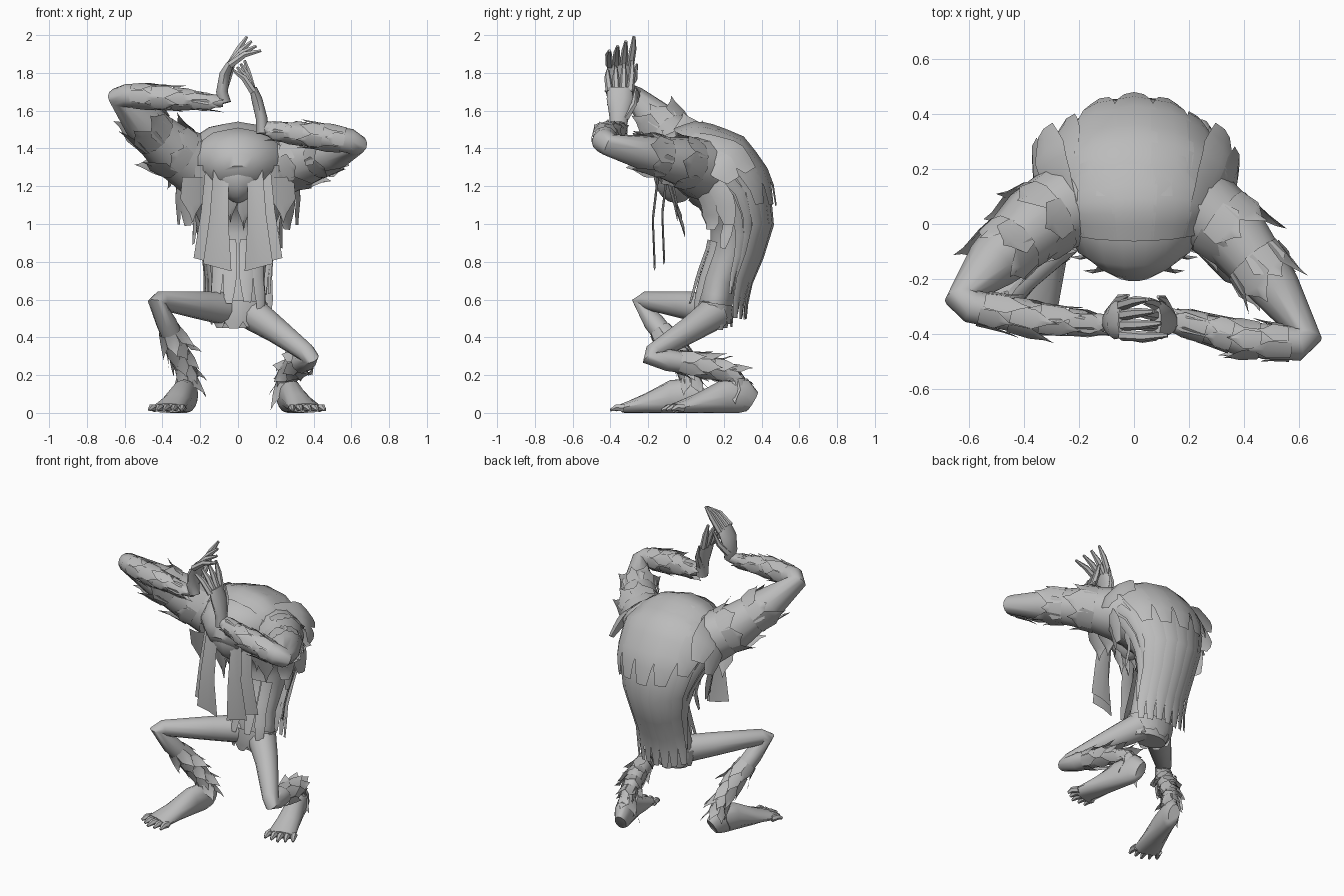
import bpy, bmesh, math, random
from mathutils import Vector

random.seed(4)
if "Cube" in bpy.data.objects:
    bpy.data.objects.remove(bpy.data.objects["Cube"])

X, Y, Z = Vector((1, 0, 0)), Vector((0, 1, 0)), Vector((0, 0, 1))
grey = bpy.data.materials.new("plain grey")
grey.use_nodes = True
grey.diffuse_color = (0.5, 0.5, 0.5, 1)
grey.node_tree.nodes["Principled BSDF"].inputs["Base Color"].default_value = grey.diffuse_color


def finish(bm, name, closed=True):
    """Turn a bmesh into a smooth shaded object with sharp creases."""
    if closed:
        bmesh.ops.recalc_face_normals(bm, faces=bm.faces)
    mesh = bpy.data.meshes.new(name)
    bm.to_mesh(mesh)
    bm.free()
    mesh.materials.append(grey)
    for poly in mesh.polygons:
        poly.use_smooth = True
    mesh.set_sharp_from_angle(angle=math.radians(50))
    bpy.context.collection.objects.link(bpy.data.objects.new(name, mesh))


def skin(bm, rings):
    """Bridge rings of points into a capped tube."""
    rows = [[bm.verts.new((p.x, p.y, max(p.z, 0))) for p in ring] for ring in rings]
    n = len(rows[0])
    for low, high in zip(rows, rows[1:]):
        for j in range(n):
            k = (j + 1) % n
            bm.faces.new((low[j], low[k], high[k], high[j]))
    bm.faces.new(rows[0][::-1])
    bm.faces.new(rows[-1])


def sheet(bm, rows):
    """Open sheet through rows of three points."""
    verts = [[bm.verts.new(p) for p in row] for row in rows]
    for p, q in zip(verts, verts[1:]):
        for j in range(2):
            bm.faces.new((p[j], p[j + 1], q[j + 1], q[j]))


def tube(bm, points, ref, sides=10):
    """Tube through (x, y, z, radius[, second radius]); returns its frames."""
    centres = [Vector(p[:3]) for p in points]
    u = Vector(ref)
    frames, rings = [], []
    for i, p in enumerate(points):
        ahead = centres[min(i + 1, len(points) - 1)] - centres[i]
        behind = centres[i] - centres[max(i - 1, 0)]
        t = (ahead.normalized() + behind.normalized()).normalized()
        u = (u - t * t.dot(u)).normalized()
        v = t.cross(u)
        frames.append((centres[i], u.copy(), v, p[3]))
        angles = [math.tau * j / sides for j in range(sides)]
        rings.append([centres[i] + u * math.cos(a) * p[3] + v * math.sin(a) * p[-1] for a in angles])
    skin(bm, rings)
    return frames


def card(bm, root, along, side, out, length, width, lift):
    """One bowed, leaf shaped clump of fur."""
    sheet(bm, [[root + along * length * (k - abs(m) * k * .2) + side * width * m * w
                + out * (lift * k * k - abs(m) * width * .25) for m in (-1, 0, 1)]
               for k, w in ((0, .85), (.6, 1), (1, .25))])


def ruff(name, frames, start, end, rows, count, length, width, lift):
    """Overlapping rings of fur clumps between two stations of a limb."""
    bm = bmesh.new()
    for r in range(rows):
        s = start + (end - start) * r / max(rows - 1, 1)
        i = min(int(s), len(frames) - 2)
        f = s - i
        (c0, u0, v0, r0), (c1, u1, v1, r1) = frames[i], frames[i + 1]
        centre, radius = c0.lerp(c1, f), r0 + (r1 - r0) * f + .006
        u, v = u0.lerp(u1, f).normalized(), v0.lerp(v1, f).normalized()
        along = (c1 - c0).normalized()
        for j in range(count):
            a = math.tau * (j + r % 2 / 2) / count
            out = u * math.cos(a) + v * math.sin(a)
            taper = along - out * (r0 - r1) / (c1 - c0).length
            card(bm, centre + out * radius, taper, along.cross(out).normalized(), out,
                 length * random.uniform(.7, 1.2), width, lift * random.uniform(.2, 1.2))
    finish(bm, name, False)


# Torso: stations along the hunched spine (y, z, half width, half depth)
spine = [(.15, .45, .11, .07), (.15, .55, .15, .09), (.18, .7, .14, .095), (.24, .85, .155, .115),
         (.275, 1, .2, .15), (.24, 1.16, .27, .19), (.15, 1.28, .31, .21), (.04, 1.33, .285, .2),
         (-.08, 1.3, .215, .17), (-.15, 1.24, .1, .09)]


def spine_at(s):
    i = max(0, min(int(s), len(spine) - 2))
    return [a + (b - a) * (s - i) for a, b in zip(spine[i], spine[i + 1])]


def on_torso(s, degrees, offset=0):
    """Point over the torso; 90 degrees is the middle of the back."""
    y, z, w, d = spine_at(s)
    a, b = spine_at(max(s - .6, 0)), spine_at(min(s + .6, len(spine) - 1))
    normal = Vector((0, b[1] - a[1], a[0] - b[0])).normalized()
    g = math.radians(degrees)
    return Vector((math.cos(g) * (w + offset), y, z)) + normal * math.sin(g) * (d + offset)


bm = bmesh.new()
skin(bm, [[on_torso(k / 2, j * 20) for j in range(18)] for k in range(len(spine) * 2 - 1)])
finish(bm, "torso")


def strips(name, angles, start, end, half, low, high, gather=1.0, steps=6):
    """Fur panels that follow the torso downwards, lift, and gather to the middle of the back."""
    bm = bmesh.new()
    for a in angles:
        stop = end + random.uniform(-.25, .25)
        rows = []
        for k in range(steps + 1):
            t = k / steps
            w = half * (1 if t < .7 else 1 - (t - .7) * 1.7)
            s = start + (stop - start) * t
            h = low + (high - low) * t
            centre = 90 + (a - 90) * (1 + (gather - 1) * t)
            rows.append([on_torso(s, centre + m * w, h + .006 * (m == 0)) for m in (-1, 0, 1)])
        sheet(bm, rows)
    finish(bm, name, False)


strips("back_fur", range(30, 160, 20), 5.7, .7, 10, .012, .085, .8)
strips("side_fur", (-12, 8, 172, 192), 5.6, 1.5, 8, .01, .045, .6)
strips("mantle_fur", range(38, 150, 26), 6.8, 4.6, 15, .012, .05)
strips("shoulder_drape", (10, 32, 148, 170), 6.9, 5.2, 15, .015, .1)
strips("nape_fur", range(30, 160, 30), 7.5, 6.1, 16, .006, .02)
strips("flank_fur", (-32, -10, 190, 212), 5.9, 3.9, 12, .01, .12)
strips("waist_fur", (-15, 195), 4.6, 3.2, 9, .01, .08)
strips("belly_fur", (-50, -75, 255, 230), 3.2, .9, 12, .015, .045)
strips("loin_fur", range(20, 360, 40), 1.2, .0, 22, .008, .02, 1, 3)

# Head sunk forward into the chest, narrowing to the chin
bm = bmesh.new()
bmesh.ops.create_uvsphere(bm, u_segments=14, v_segments=9, radius=1)
for v in bm.verts:
    taper = 1 + min(v.co.z, 0) * .5
    v.co = Vector((v.co.x * .17 * taper, v.co.y * .12 - .05, v.co.z * .15 + 1.26))
finish(bm, "head")

bm = bmesh.new()
for x, z, length in ((-.1, 1.2, .28), (-.04, 1.2, .2), (.03, 1.18, .22), (.09, 1.2, .26)):
    card(bm, Vector((x, -.08, z)), (Y * .2 - Z).normalized(), X, -Y, length, .035, -.02)
finish(bm, "beard", False)

# Two long hanging locks beside the face, and broad chest panels behind them
for side, name in ((1, "left"), (-1, "right")):
    bm = bmesh.new()
    for y, x, shift, top, low in ((-.17, .09, .02, 1.27, .77), (-.12, .13, .03, 1.3, .8)):
        rows = [(x, .04, top, y + .03), (x + shift / 2, .05, (top + low) / 2, y),
                (x + shift, .075, low, y + .01)]
        sheet(bm, [[Vector((side * (cx + m * w), cy - abs(m) * .01, z + m * .02))
                    for m in (-1, 0, 1)] for cx, w, z, cy in rows])
    finish(bm, name + "_lock", False)
    bm = bmesh.new()
    for x, z in ((.17, 1.31), (.24, 1.25)):
        card(bm, Vector((side * x, -.11, z)), (Y * .35 - Z).normalized(), X, -Y, .26, .065, .02)
    finish(bm, name + "_chest_fur", False)

# Arms, raised in front with bent elbows
arms = {
    "left": (Z, [(.18, .1, 1.29, .17), (.35, -.02, 1.33, .13), (.52, -.24, 1.38, .09),
                 (.625, -.41, 1.42, .06), (.59, -.435, 1.44, .065), (.4, -.42, 1.47, .065),
                 (.22, -.37, 1.49, .045), (.13, -.36, 1.51, .035)]),
    "right": (Vector((0, .7, .6)), [(-.18, .1, 1.29, .17), (-.36, 0, 1.4, .14), (-.52, -.15, 1.55, .1),
                                    (-.63, -.27, 1.67, .06), (-.59, -.3, 1.68, .062), (-.4, -.34, 1.67, .06),
                                    (-.2, -.36, 1.65, .04), (-.08, -.36, 1.65, .03)])}
for side, (ref, path) in arms.items():
    bm = bmesh.new()
    frames = tube(bm, path, ref, 12)
    finish(bm, side + "_arm")
    ruff(side + "_shoulder_fur", frames, .75, 1.5, 2, 7, .17, .075, .045)
    ruff(side + "_forearm_fur", frames, 4.2, 5.8, 4, 6, .15, .036, .014)


def hand(name, palm, knuckle, tip, fan):
    """Flat palm, four long curved fingers fanned apart, and a thumb."""
    bm = bmesh.new()
    tube(bm, palm, Y)
    base, end = Vector(knuckle), Vector(tip)
    for j in range(4):
        y = Y * (j - 1.5) * .036
        spread = Vector(fan) * (j - 1.5)
        bend = base.lerp(end, .5) + Z * .015 + y * 1.2 + spread * .4
        path = [base + y, bend, end + y * 1.2 + spread]
        tube(bm, [(*p, r) for p, r in zip(path, (.021, .018, .008))], Y, 6)
    start = Vector(palm[1][:3]) + Y * .03
    reach = (end - base) * .5
    path = [start, start + Y * .05 + reach * .5 + Z * .04, start + Y * .06 + reach + Z * .09]
    tube(bm, [(*p, r) for p, r in zip(path, (.025, .017, .006))], X, 6)
    finish(bm, name)


hand("left_hand", [(.13, -.36, 1.48, .04, .035), (.125, -.355, 1.56, .05, .032),
                   (.1, -.35, 1.66, .07, .03), (.08, -.35, 1.72, .065, .02)],
     (.08, -.35, 1.7), (.005, -.35, 1.84), (.02, 0, .018))
hand("right_hand", [(-.07, -.36, 1.64, .03, .035), (-.085, -.355, 1.7, .05, .032),
                    (-.07, -.35, 1.79, .07, .03), (-.04, -.35, 1.85, .065, .02)],
     (-.045, -.35, 1.84), (.085, -.34, 1.955), (-.025, 0, .025))

# Legs in an uneven crouch
legs = {
    "left": ((.125, .046, .1), [(.07, .15, .53, .09), (.2, .02, .44, .07), (.36, -.17, .32, .05),
                                (.385, -.19, .29, .045), (.36, -.1, .28, .058), (.31, .1, .25, .055),
                                (.26, .25, .2, .042), (.25, .28, .08, .05)]),
    "right": ((.12, -.12, -.04), [(-.05, .15, .55, .09), (-.2, 0, .57, .075), (-.41, -.21, .595, .05),
                                  (-.43, -.24, .585, .048), (-.38, -.17, .48, .055), (-.32, -.06, .34, .055),
                                  (-.27, .02, .21, .04), (-.26, .04, .1, .045)])}
for side, (ref, path) in legs.items():
    bm = bmesh.new()
    frames = tube(bm, path, ref, 12)
    finish(bm, side + "_leg")
    ruff(side + "_calf_fur", frames, 4.3, 6.1, 5, 6, .13, .036, .045)


def foot(name, heel, toe):
    """Bare foot with a high instep and five toes."""
    heel, toe = Vector(heel), Vector(toe)
    along = toe - heel
    across = along.normalized().cross(Z)
    bm = bmesh.new()
    profile = ((0, .06, .035, .06), (.1, .09, .055, .095), (.32, .085, .06, .09),
               (.6, .05, .075, .055), (.87, .025, .09, .026))
    tube(bm, [(*(heel + along * t + Z * z), w, h) for t, z, w, h in profile], across, 12)
    for j in range(5):
        root = heel + along * .82 + across * (j - 2) * .037 + Z * .025
        reach = along * (.2 - abs(j - 2) * .03) + across * (j - 2) * .008
        path = [root, root + reach * .6 + Z * .004, root + reach - Z * .01]
        tube(bm, [(*p, r) for p, r in zip(path, (.022, .019, .008))], across, 6)
    finish(bm, name)


foot("left_foot", (.24, .35, 0), (.38, -.12, 0))
foot("right_foot", (-.25, .08, 0), (-.39, -.39, 0))
